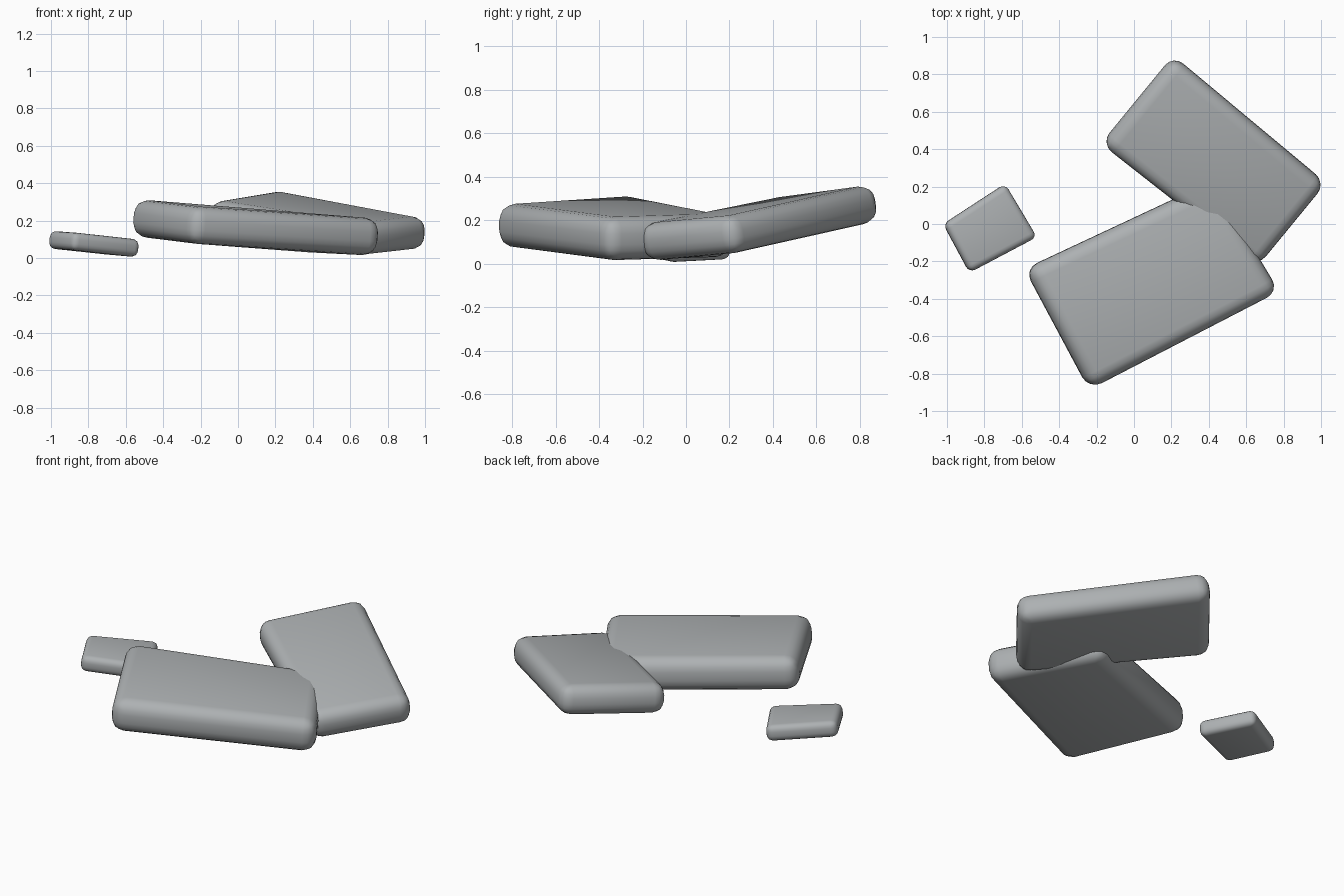
import bpy
import bmesh
import math
from mathutils import Vector

cube = bpy.data.objects.get("Cube")
if cube:
    bpy.data.objects.remove(cube)

# Single stone material
stone = bpy.data.materials.new("grey_stone")
stone.use_nodes = True
GREY = (0.42, 0.44, 0.45, 1)
stone.diffuse_color = GREY
bsdf = stone.node_tree.nodes["Principled BSDF"]
bsdf.inputs["Base Color"].default_value = GREY
bsdf.inputs["Roughness"].default_value = 0.8


def make_slab(name, corners, thickness, rounding):
    """Tilted slab around its four mid-height corners, with rounded edges."""
    left, back, right, front = [Vector(c) for c in corners]
    normal = (left - right).cross(back - front).normalized()
    if normal.z < 0:
        normal.negate()
    bm = bmesh.new()
    rings = []
    for side in (-0.5, 0.5):
        rings.append([bm.verts.new(c + normal * thickness * side)
                      for c in (left, front, right, back)])
    low, high = rings
    bm.faces.new(low[::-1])
    bm.faces.new(high)
    for i in range(4):
        j = (i + 1) % 4
        bm.faces.new((low[i], low[j], high[j], high[i]))
    bmesh.ops.bevel(bm, geom=bm.edges[:], offset=rounding, segments=4,
                    profile=0.5, affect='EDGES', clamp_overlap=True)
    bmesh.ops.recalc_face_normals(bm, faces=bm.faces[:])
    mesh = bpy.data.meshes.new(name)
    bm.to_mesh(mesh)
    bm.free()
    mesh.materials.append(stone)
    slab = bpy.data.objects.new(name, mesh)
    bpy.context.collection.objects.link(slab)
    bpy.ops.object.select_all(action='DESELECT')
    slab.select_set(True)
    bpy.context.view_layer.objects.active = slab
    bpy.ops.object.shade_smooth_by_angle(angle=math.radians(40))
    return slab


# Corners run left, back, right, front
make_slab("front_slab",
          [(-0.585, -0.24, 0.22), (0.42, 0.23, 0.125),
           (0.775, -0.36, 0.11), (-0.24, -0.885, 0.175)], 0.20, 0.075)
make_slab("back_slab",
          [(-0.175, 0.43, 0.22), (0.21, 0.90, 0.285),
           (1.025, 0.22, 0.13), (0.66, -0.225, 0.09)], 0.175, 0.07)
make_slab("small_slab",
          [(-1.02, 0.0, 0.10), (-0.69, 0.215, 0.065),
           (-0.52, -0.07, 0.05), (-0.88, -0.26, 0.09)], 0.095, 0.035)
